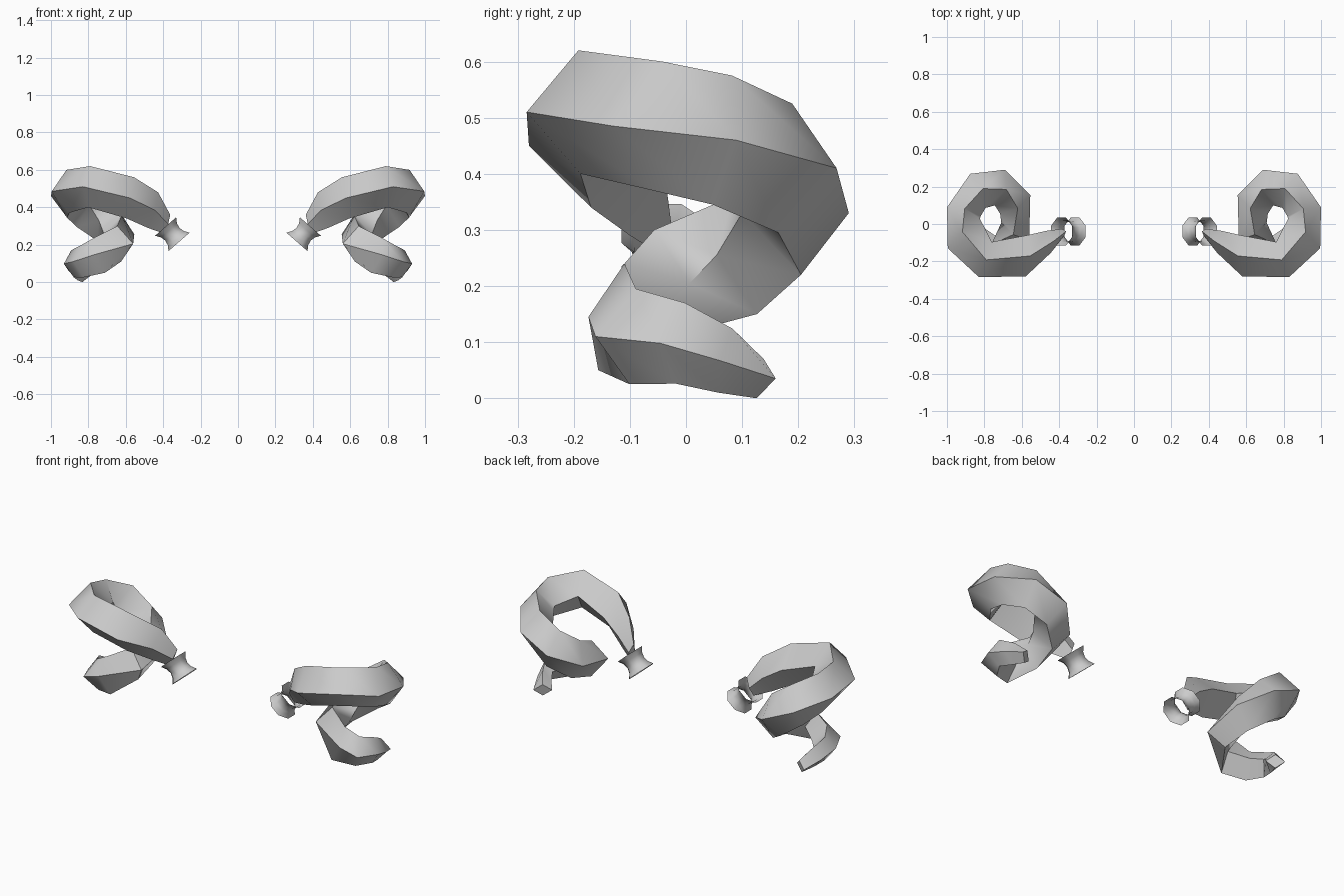
import bpy, bmesh, math
from mathutils import Vector

cube = bpy.data.objects.get("Cube")
if cube:
    bpy.data.objects.remove(cube, do_unlink=True)

grey = bpy.data.materials.new("light_grey")
grey.use_nodes = True
grey.diffuse_color = (0.6, 0.6, 0.6, 1)
grey.node_tree.nodes["Principled BSDF"].inputs["Base Color"].default_value = (0.6, 0.6, 0.6, 1)

UP = Vector((0, 0, 1))

# Horn path from base to tip: centre, outward compass angle, half width, half height
PATH = [
    ((.38, -.045, .31), -110, .02, .05),
    ((.455, -.095, .385), -100, .06, .095),
    ((.575, -.17, .45), -88, .11, .11),
    ((.795, -.19, .51), -70, .1, .11),
    ((.91, -.05, .485), -43, .117, .115),
    ((.91, .065, .46), 15, .093, .115),
    ((.835, .177, .41), 66, .1, .115),
    ((.717, .195, .33), 106, .099, .11),
    ((.635, .105, .255), 148, .095, .105),
    ((.635, -.04, .205), 212, .088, .095),
    ((.737, -.133, .145), -48, .055, .095),
    ((.835, -.095, .11), -56, .08, .085),
    ((.885, -.01, .098), -38, .058, .072),
    ((.86, .07, .067), -10, .052, .057),
    ((.828, .132, .035), 34, .05, .035),
]


def loft(name, rings, side, capped):
    """Skin a list of equal rings into one mesh; side mirrors it in x."""
    bm = bmesh.new()
    loops = [[bm.verts.new((p.x * side, p.y, p.z)) for p in ring] for ring in rings]
    n = len(loops[0])
    for a, b in zip(loops, loops[1:]):
        for i in range(n):
            j = (i + 1) % n
            bm.faces.new((a[i], a[j], b[j], b[i]))
    if capped:
        bm.faces.new(loops[0])
        bm.faces.new(loops[-1])
    bmesh.ops.recalc_face_normals(bm, faces=bm.faces)
    mesh = bpy.data.meshes.new(name)
    bm.to_mesh(mesh)
    bm.free()
    mesh.materials.append(grey)
    obj = bpy.data.objects.new(name, mesh)
    bpy.context.collection.objects.link(obj)
    bpy.ops.object.select_all(action="DESELECT")
    obj.select_set(True)
    bpy.context.view_layer.objects.active = obj
    bpy.ops.object.shade_smooth_by_angle(angle=math.radians(50))
    return obj


def horn_rings():
    """Four-cornered sections: top, outer, bottom and inner ridge."""
    centres = [Vector(row[0]) for row in PATH]
    rings = []
    for i, (_, angle, width, height) in enumerate(PATH):
        c = centres[i]
        ahead = centres[min(i + 1, len(PATH) - 1)] - centres[max(i - 1, 0)]
        a = math.radians(angle)
        out = Vector((math.cos(a), math.sin(a), 0))
        tilt = ahead.cross(out).normalized()
        if tilt.z < 0:
            tilt.negate()
        # Sections lean only halfway towards the slope of the path
        up = tilt + UP
        up *= height / up.z
        out *= width
        rings.append([c + up, c + out, c - up, c - out])
    return rings


def collar_rings():
    """Open eight-sided spool, flared at both ends, around the horn base."""
    start, end = Vector((.315, -.04, .215)), Vector((.387, -.04, .297))
    axis = (end - start).normalized()
    side = Vector((0, 1, 0))
    across = axis.cross(side)
    rings = []
    for k in range(5):
        t = k / 4
        radius = .055 + .026 * (2 * t - 1) ** 2
        angles = [(i + .5) * math.tau / 8 for i in range(8)]
        rings.append([start.lerp(end, t) + radius * (math.cos(a) * side + math.sin(a) * across)
                      for a in angles])
    return rings


for label, sign in (("left", 1), ("right", -1)):
    loft(label + "_horn", horn_rings(), sign, True)
    loft(label + "_collar", collar_rings(), sign, False)
